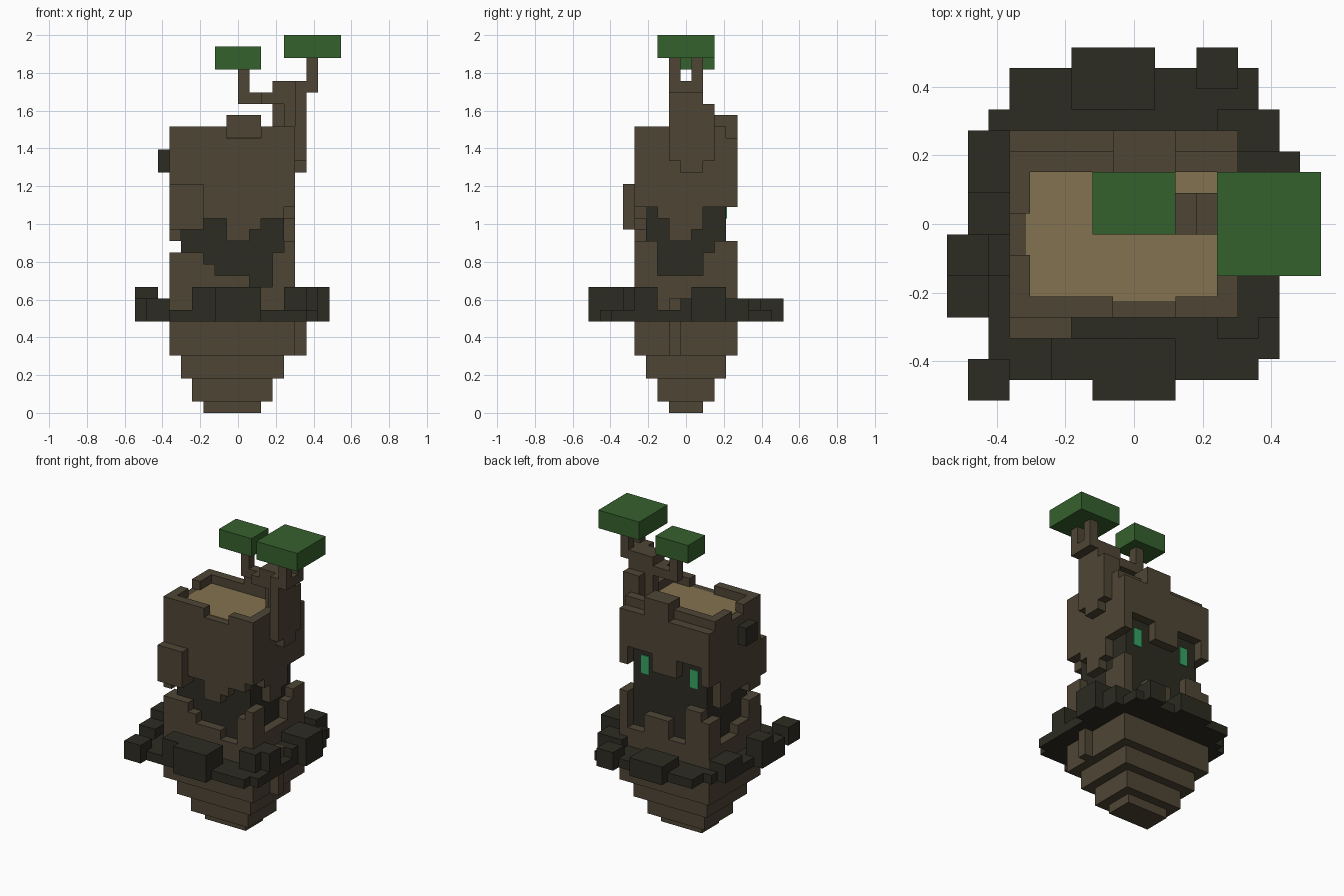
import bpy
import bmesh

default_cube = bpy.data.objects.get("Cube")
if default_cube:
    bpy.data.objects.remove(default_cube, do_unlink=True)

UNIT = 2 / 33  # edge length of one block


def make_material(name, red, green, blue):
    material = bpy.data.materials.new(name)
    material.use_nodes = True
    colour = (red, green, blue, 1)
    material.diffuse_color = colour
    material.node_tree.nodes["Principled BSDF"].inputs["Base Color"].default_value = colour
    return material


bark = make_material("bark_brown", .076, .060, .036)
dark = make_material("dark_wood", .026, .025, .016)
heartwood = make_material("pale_heartwood", .23, .168, .08)
leaf = make_material("leaf_green", .036, .119, .027)
glow = make_material("eye_green", .04, .37, .13)


def add_part(name, material, blocks):
    """One object from blocks given as x, y and z ranges counted in units."""
    bm = bmesh.new()
    for x_range, y_range, z_range in blocks:
        verts = bmesh.ops.create_cube(bm, size=1)["verts"]
        for vert in verts:
            for axis, (low, high) in enumerate((x_range, y_range, z_range)):
                vert.co[axis] = (low if vert.co[axis] < 0 else high) * UNIT
            vert.co.y -= UNIT / 2
    mesh = bpy.data.meshes.new(name)
    bm.to_mesh(mesh)
    bm.free()
    mesh.materials.append(material)
    part = bpy.data.objects.new(name, mesh)
    bpy.context.scene.collection.objects.link(part)
    return part


def ragged_wall(name, along_x, thickness, start, level, steps):
    """Wall with one straight edge at level and one stepped edge."""
    blocks = []
    for end, edge in steps:
        run = (start, end)
        height = (min(level, edge), max(level, edge))
        blocks.append((run, thickness, height) if along_x else (thickness, run, height))
        start = end
    return add_part(name, bark, blocks)


# Tapered stump foot
add_part("tapered_base", bark, [
    ((-3, 2), (-1, 2), (0, 1)),
    ((-4, 3), (-2, 3), (1, 3)),
    ((-5, 4), (-3, 4), (3, 5)),
    ((-6, 5), (-4, 5), (5, 8)),
])
add_part("side_root", bark, [((5, 6), (-1, 0), (5, 10))])

# Dark inner core with glowing eyes on the back side
add_part("dark_core", dark, [((-5, 4), (-3, 4), (8, 23))])
for side, left in (("left", 2), ("right", -4)):
    add_part(side + "_eye", glow, [((left, left + 1), (4, 4.1), (17, 19))])

# Splintered lower walls
FRONT, BACK, LEFT, RIGHT = (-4, -3), (4, 5), (4, 5), (-6, -5)
ragged_wall("lower_front_wall", True, FRONT, -6, 8,
            [(-3, 14), (-2, 13), (1, 12), (3, 11), (4, 14), (5, 15)])
ragged_wall("lower_back_wall", True, BACK, -6, 8,
            [(-5, 14), (-3, 15), (-1, 11), (2, 13), (4, 11), (5, 15)])
ragged_wall("lower_left_wall", False, LEFT, -4, 8,
            [(-2, 15), (2, 12), (3, 14), (5, 15)])
ragged_wall("lower_right_wall", False, RIGHT, -4, 8,
            [(-2, 14), (0, 12), (3, 11), (5, 14)])

# Upper shell with jagged lower edge
ragged_wall("upper_front_wall", True, FRONT, -6, 24,
            [(-5, 15), (-3, 16), (-1, 17), (1, 15), (2, 16), (4, 17), (5, 18)])
ragged_wall("upper_back_wall", True, BACK, -6, 24,
            [(-5, 18), (-2, 20), (1, 18), (4, 20), (5, 18)])
ragged_wall("upper_left_wall", False, LEFT, -4, 24,
            [(-2, 18), (-1, 17), (1, 15), (2, 16), (5, 18)])
ragged_wall("upper_right_wall", False, RIGHT, -4, 24,
            [(-2, 15), (1, 16), (3, 15), (5, 18)])
add_part("front_bark_plate", bark, [((-6, -3), (-5, -4), (16, 20))])
add_part("side_knot", dark, [((-7, -6), (-2, 0), (21, 23))])

# Notched rim and pale cut top
RIM = (24, 25)
add_part("top_rim", bark, [
    ((-6, -1), FRONT, RIM),
    ((2, 5), FRONT, RIM),
    (RIGHT, (-4, -1), RIM),
    (RIGHT, (1, 4), RIM),
    (LEFT, (-4, 4), RIM),
    ((-6, 5), (3, 4), (23, 25)),
    ((-1, 2), (3, 5), (24, 26)),
])
add_part("cut_top", heartwood, [((-5.2, 4), (-3.2, 3), (23, 24.05))])

# Sapling growing from the rim
add_part("sapling_trunk", bark, [
    ((5, 6), (-1, 2), (22, 29)),
    ((5, 6), (0, 2), (21, 22)),
    ((4, 5), (0, 2), (24, 29)),
    ((4, 6), (2, 3), (22, 27)),
    ((3, 4), (1, 2), (24, 27)),
    ((3, 4), (0, 2), (27, 29)),
])
add_part("large_branch", bark, [
    ((6, 7), (-1, 2), (28, 29)),
    ((6, 7), (-1, 0), (29, 31)),
    ((6, 7), (1, 2), (29, 31)),
])
add_part("small_branch", bark, [
    ((2, 3), (0, 2), (27, 28)),
    ((0, 2), (1, 2), (27, 28)),
    ((0, 1), (1, 2), (28, 30)),
])
add_part("large_leaf_clump", leaf, [((4, 9), (-2, 3), (31, 33))])
add_part("small_leaf_clump", leaf, [((-2, 2), (0, 3), (30, 32))])

# Flat ring of dark wood around the stump
FLAT, LOW, HIGH = (8, 9), (8, 10), (8, 11)
add_part("ring_base", dark, [
    ((-4, 6), (-7, 8), FLAT),
    ((-6, -4), (-7, 8), FLAT),
    ((-7, 7), (-6, 6), FLAT),
    ((-8, -6), (0, 5), FLAT),
])
# Chunks standing on the ring
for name, x_range, y_range, z_range in (
    ("front_chunk", (-2, 2), (-8, -5), HIGH),
    ("front_side_chunk", (-4, -2), (-7, -5), HIGH),
    ("front_right_chunk", (-8, -6), (-8, -6), LOW),
    ("right_chunk", (-9, -7), (-2, 0), HIGH),
    ("right_low_chunk", (-9, -7), (-4, -2), LOW),
    ("back_right_chunk", (-8, -6), (2, 5), LOW),
    ("back_chunk", (-3, 1), (6, 9), LOW),
    ("back_left_chunk", (3, 5), (7, 9), LOW),
    ("left_rear_chunk", (4, 7), (4, 6), LOW),
    ("left_chunk", (5, 8), (1, 4), HIGH),
    ("left_low_chunk", (5, 7), (0, 1), LOW),
    ("front_left_chunk", (4, 6), (-5, -4), HIGH),
    ("front_left_side_chunk", (5, 7), (-4, -2), HIGH),
):
    add_part(name, dark, [(x_range, y_range, z_range)])
